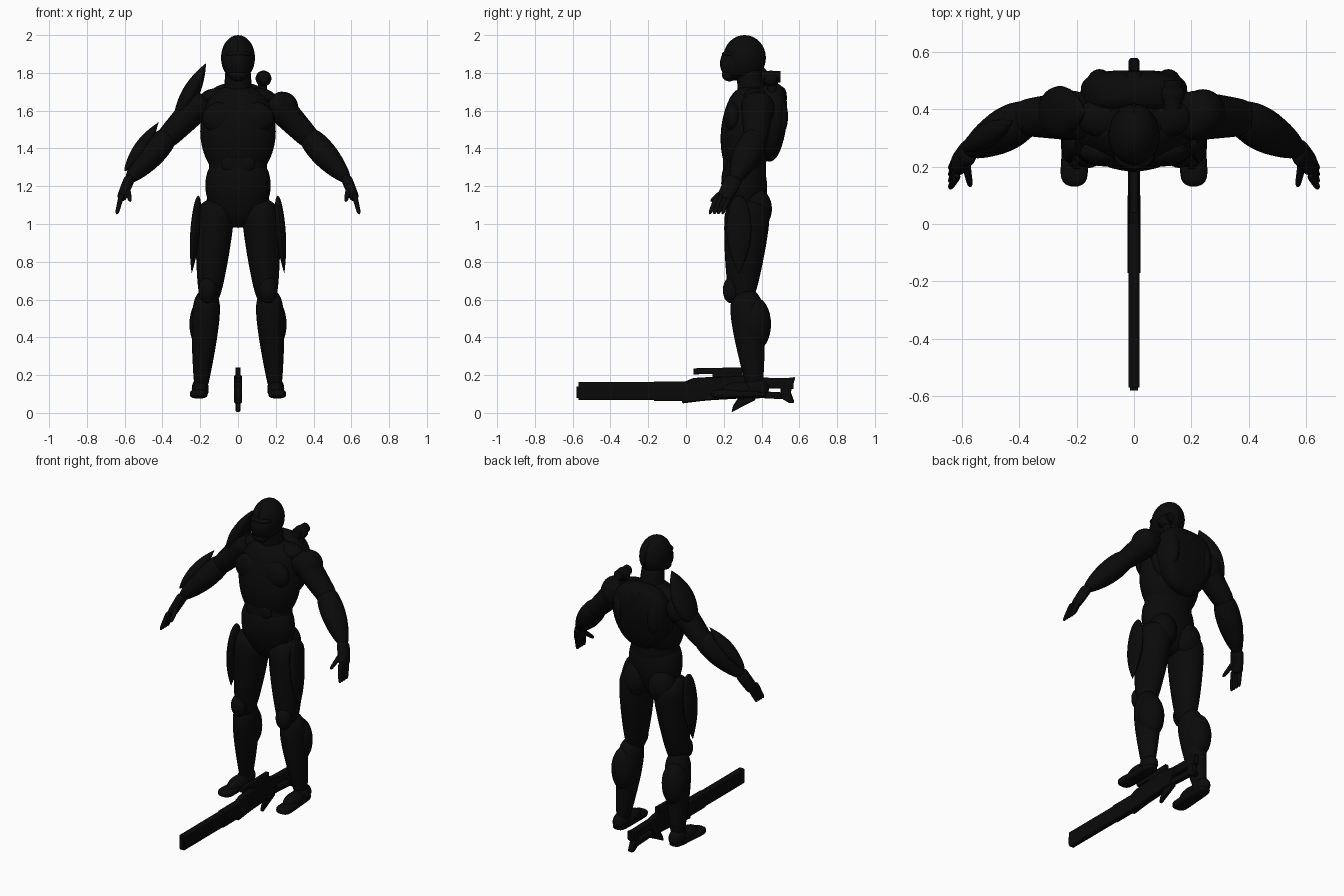
import bpy
import bmesh
import math
from mathutils import Vector, Matrix

default_cube = bpy.data.objects.get("Cube")
if default_cube:
    bpy.data.objects.remove(default_cube, do_unlink=True)

# Single near-black armour colour
shade = (.003, .003, .003, 1)
armour_black = bpy.data.materials.new("armour_black")
armour_black.use_nodes = True
armour_black.diffuse_color = shade
armour_black.node_tree.nodes["Principled BSDF"].inputs["Base Color"].default_value = shade
parts = []


def finish(name, bm, side=1):
    """Turn a bmesh into a named object, flipped across x when side is negative."""
    bmesh.ops.scale(bm, vec=(side, 1, 1), verts=bm.verts)
    bmesh.ops.recalc_face_normals(bm, faces=bm.faces)
    mesh = bpy.data.meshes.new(name)
    bm.to_mesh(mesh)
    bm.free()
    mesh.materials.append(armour_black)
    obj = bpy.data.objects.new(name, mesh)
    bpy.context.collection.objects.link(obj)
    parts.append(obj)
    return obj


def limb(name, start, end, start_radius, end_radius, bulge=0, depth=1, side=1,
         peak=1, square=1, rounded=True, sides=20, steps=20):
    """Tapered, bulging form between two points; depth scales its second radius.

    A peak below one moves the bulge towards the start; a low square value
    makes the cross-section boxy.
    """
    bm = bmesh.new()
    start, end = Vector(start), Vector(end)
    along = (end - start).normalized()
    reference = Vector((0, 0, 1)) if abs(along.y) > .9 else Vector((0, 1, 0))
    across = reference.cross(along).normalized()
    deep = along.cross(across)
    rings = []
    for step in range(steps + 1):
        t = (1 - math.cos(math.pi * step / steps)) / 2
        radius = start_radius + (end_radius - start_radius) * t
        radius += bulge * math.sin(math.pi * t ** peak)
        if rounded:
            radius *= math.sqrt(max(0, 1 - abs(2 * t - 1) ** 8))
        radius = max(radius, .001)
        ring = []
        for k in range(sides):
            angle = math.tau * k / sides
            c, s = math.cos(angle), math.sin(angle)
            c = math.copysign(abs(c) ** square, c)
            s = math.copysign(abs(s) ** square, s)
            offset = across * c * radius + deep * s * radius * depth
            ring.append(bm.verts.new(start.lerp(end, t) + offset))
        rings.append(ring)
    for low, high in zip(rings, rings[1:]):
        for k in range(sides):
            following = (k + 1) % sides
            bm.faces.new((low[k], low[following], high[following], high[k]))
    bm.faces.new(rings[0])
    bm.faces.new(rings[-1])
    return finish(name, bm, side)


def blob(name, centre, radii, side=1):
    """Ellipsoid used for muscles and rounded armour."""
    bm = bmesh.new()
    placement = Matrix.Translation(centre) @ Matrix.Diagonal((*radii, 1))
    bmesh.ops.create_uvsphere(bm, u_segments=24, v_segments=16, radius=1, matrix=placement)
    return finish(name, bm, side)


def bar(name, start, end, half_width, half_height):
    """Boxy rifle piece running between two (y, z) points."""
    return limb(name, (0, *start), (0, *end), half_width, half_width,
                depth=half_height / half_width, square=.3, rounded=False, steps=1)


def slab(name, outline, half_width):
    """Side-view (y, z) outline extruded symmetrically across x."""
    bm = bmesh.new()
    face = bm.faces.new([bm.verts.new((-half_width, y, z)) for y, z in outline])
    grown = bmesh.ops.extrude_face_region(bm, geom=[face])["geom"]
    new_verts = [item for item in grown if isinstance(item, bmesh.types.BMVert)]
    bmesh.ops.translate(bm, vec=(half_width * 2, 0, 0), verts=new_verts)
    obj = finish(name, bm)
    modifier = obj.modifiers.new("Bevel", "BEVEL")
    modifier.width = .005
    return obj


# Torso and neck
limb("pelvis", (0, .32, .98), (0, .3, 1.35), .08, .14, bulge=.06, depth=.7, sides=32)
limb("abdomen", (0, .31, 1.1), (0, .31, 1.5), .15, .155, depth=.75, sides=32)
limb("ribcage", (0, .3, 1.25), (0, .35, 1.73), .13, .13, bulge=.07, depth=.7, sides=32)
limb("neck", (0, .36, 1.6), (0, .33, 1.85), .08, .065)
limb("collar", (0, .35, 1.63), (0, .35, 1.73), .15, .09, depth=.8)
blob("breastbone_plate", (0, .23, 1.5), (.05, .035, .13))

# Helmet
blob("helmet_dome", (0, .31, 1.88), (.09, .11, .12))
blob("helmet_face", (0, .26, 1.85), (.075, .08, .09))
blob("jaw_guard", (0, .23, 1.79), (.05, .04, .035))
blob("brow_plate", (0, .24, 1.9), (.07, .05, .02))
blob("helmet_crest", (0, .31, 1.88), (.025, .113, .12))

# Backpack with spine ridge
limb("backpack", (0, .44, 1.33), (0, .46, 1.75), .09, .14, bulge=.07, depth=.45, square=.65, sides=32)
limb("spine_ridge", (0, .45, 1.35), (0, .5, 1.73), .03, .04, bulge=.01, square=.6)

# Joints of the left limbs, mirrored for the right
hip, knee, calf_top, ankle = (.115, .33, 1.13), (.155, .29, .56), (.16, .31, .66), (.2, .37, .08)
shoulder, elbow, wrist = (.17, .38, 1.67), (.41, .37, 1.42), (.59, .25, 1.22)
forearm_top, palm_end = (.35, .385, 1.49), (.62, .2, 1.13)

for side, word in ((1, "left"), (-1, "right")):
    # Body muscles
    blob(word + "_chest_muscle", (.09, .25, 1.56), (.1, .05, .085), side)
    blob(word + "_trapezius", (.1, .37, 1.67), (.1, .07, .05), side)
    blob(word + "_shoulder_blade", (.11, .4, 1.54), (.08, .06, .13), side)
    blob(word + "_glute", (.09, .37, 1.08), (.085, .085, .11), side)
    blob(word + "_canister", (.12, .49, 1.57), (.045, .05, .11), side)
    for row in range(3):
        blob(word + "_abdominal", (.04, .215, 1.24 + row * .08), (.05, .02, .05), side)

    # Leg with knee, shin and thigh armour
    limb(word + "_thigh", hip, knee, .105, .05, bulge=.01, depth=1.2, side=side, sides=24)
    limb(word + "_calf", calf_top, ankle, .055, .03, bulge=.025, depth=1.2,
         side=side, peak=.6, sides=24)
    blob(word + "_calf_muscle", (.18, .37, .47), (.077, .08, .14), side)
    blob(word + "_knee_guard", (.16, .24, .65), (.05, .045, .07), side)
    limb(word + "_shin_guard", (.16, .27, .64), (.195, .33, .22), .04, .02, depth=.6, side=side)
    limb(word + "_thigh_holster", (.21, .28, 1.15), (.245, .28, .74), .015, .003,
         bulge=.017, depth=2.5, side=side)

    # Boot
    blob(word + "_heel", (.2, .37, .13), (.045, .07, .055), side)
    blob(word + "_instep", (.2, .29, .12), (.045, .1, .045), side)
    limb(word + "_sole", (.2, .43, .1), (.21, .13, .1), .04, .05, depth=.5, side=side, square=.7)

    # Arm
    blob(word + "_deltoid", (.24, .385, 1.61), (.08, .085, .09), side)
    limb(word + "_upper_arm", shoulder, elbow, .085, .055, depth=1.1, side=side)
    limb(word + "_forearm", forearm_top, wrist, .05, .025, bulge=.03, depth=1.1, side=side, peak=.9)

    # Hand
    limb(word + "_palm", (.57, .26, 1.25), palm_end, .03, .026, depth=1.6, side=side)
    for finger in range(4):
        spread = finger * .022
        limb(word + "_finger", (.615, .17 + spread, 1.16), (.642, .125 + spread, 1.052),
             .015, .01, side=side, sides=10, steps=10)
    limb(word + "_thumb", (.59, .23, 1.2), (.57, .13, 1.12), .018, .01, side=side, sides=10, steps=10)

# Right shoulder fin and forearm blade
limb("right_shoulder_fin", (.17, .39, 1.85), (.325, .39, 1.55), .005, .025, bulge=.03, depth=2, side=-1)
limb("right_forearm_blade", (.42, .36, 1.54), (.6, .26, 1.28), .002, .01, bulge=.03, depth=1.2, side=-1)

# Left shoulder cannon on its mount
limb("cannon_mount", (.12, .45, 1.66), (.135, .46, 1.77), .03, .02)
blob("cannon_housing", (.135, .45, 1.77), (.042, .045, .042))
limb("cannon_barrel", (.135, .4, 1.78), (.135, .5, 1.78), .03, .03, rounded=False)

# Rifle lying between the feet
bar("rifle_barrel", (-.57, .115), (.1, .115), .02, .048)
bar("rifle_muzzle", (-.58, .11), (-.5, .11), .014, .03)
bar("rifle_handguard", (-.17, .115), (.1, .115), .022, .052)
slab("rifle_receiver", [(-.02, .05), (-.02, .16), (.04, .185), (.3, .2), (.4, .18), (.35, .08), (.1, .065)], .021)
bar("rifle_scope", (.04, .22), (.3, .225), .013, .016)
bar("rifle_scope_mount", (.14, .2), (.3, .21), .012, .03)
slab("rifle_grip", [(.24, .003), (.25, .04), (.29, .1), (.35, .1), (.37, .07)], .013)
bar("rifle_stock_bar", (.35, .16), (.57, .155), .019, .028)
bar("rifle_stock_strut", (.33, .1), (.52, .09), .016, .018)
slab("rifle_butt", [(.5, .08), (.5, .18), (.58, .19), (.555, .11), (.575, .055), (.55, .05)], .017)

# Smooth curves while keeping hard edges crisp
bpy.ops.object.select_all(action="DESELECT")
for part in parts:
    part.select_set(True)
bpy.context.view_layer.objects.active = parts[0]
bpy.ops.object.shade_smooth_by_angle(angle=math.radians(40))
